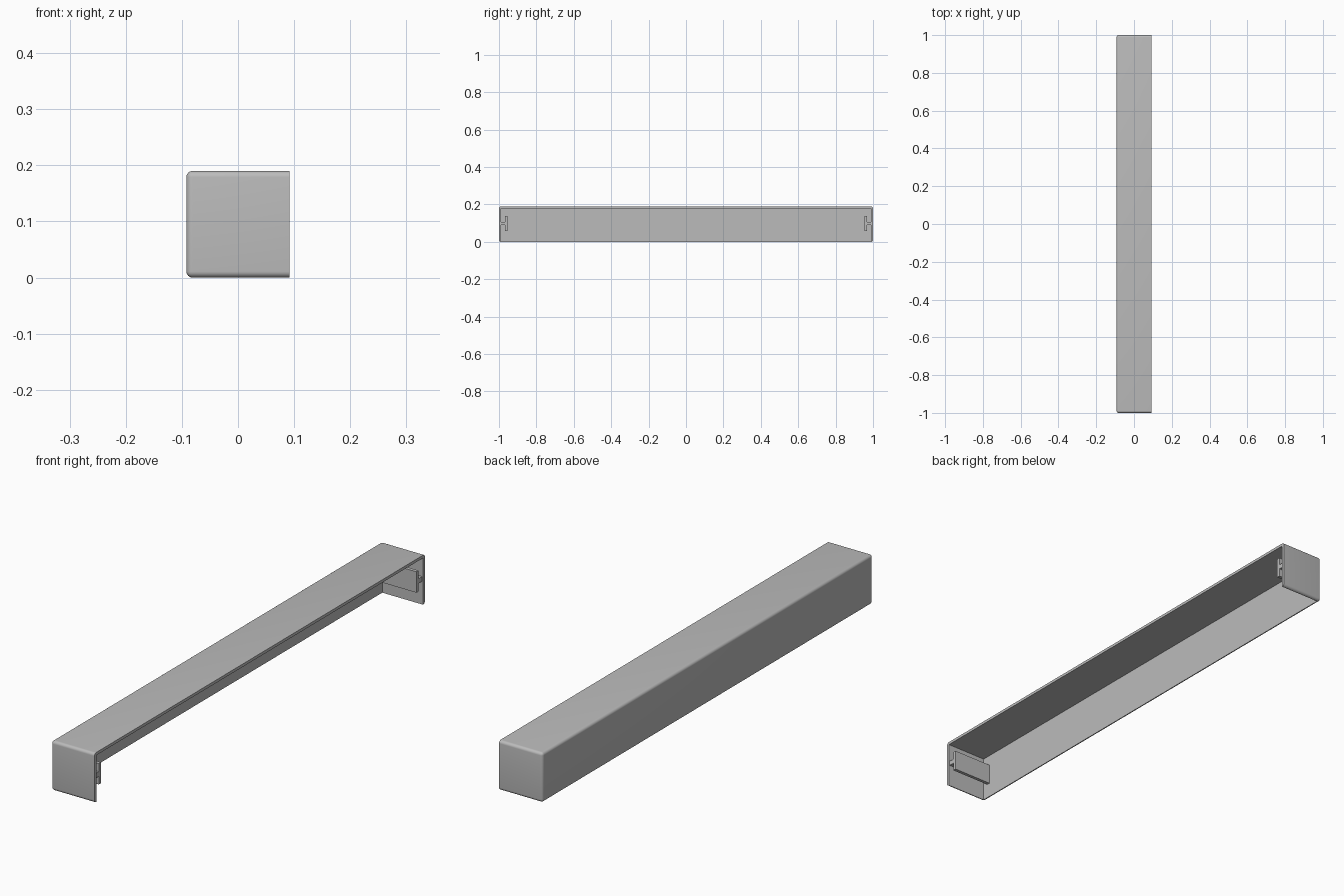
import bpy, bmesh
from mathutils import Matrix, Vector

if "Cube" in bpy.data.objects:
    bpy.data.objects.remove(bpy.data.objects["Cube"], do_unlink=True)

HALF_X, HALF_Y, HEIGHT = 0.092, 1.0, 0.19
WALL, RADIUS = 0.011, 0.011

grey = bpy.data.materials.new("plain grey")
grey.use_nodes = True
colour = (0.5, 0.5, 0.5, 1)
grey.diffuse_color = colour
grey.node_tree.nodes["Principled BSDF"].inputs["Base Color"].default_value = colour


def make_object(name, bm):
    bmesh.ops.recalc_face_normals(bm, faces=bm.faces)
    mesh = bpy.data.meshes.new(name)
    bm.to_mesh(mesh)
    bm.free()
    mesh.materials.append(grey)
    obj = bpy.data.objects.new(name, mesh)
    bpy.context.collection.objects.link(obj)
    return obj


def box(low, high):
    bm = bmesh.new()
    low, high = Vector(low), Vector(high)
    size = Matrix.Diagonal((*(high - low), 1))
    bmesh.ops.create_cube(bm, size=1, matrix=Matrix.Translation((low + high) / 2) @ size)
    return bm


# Cover shell: rounded everywhere except around the open side
bm = box((-HALF_X, -HALF_Y, 0), (HALF_X, HALF_Y, HEIGHT))
rounded = [e for e in bm.edges if not all(v.co.x > 0 for v in e.verts)]
bmesh.ops.bevel(bm, geom=rounded, offset=RADIUS, segments=6, profile=0.5, affect='EDGES')
cover = make_object("cover_shell", bm)

# Hollow the shell, leaving the underside and the +x side open
cutter = make_object("hollow_cutter", box(
    (-HALF_X + WALL, -HALF_Y + WALL, -0.1), (HALF_X + 0.1, HALF_Y - WALL, HEIGHT - WALL)))
cutter.hide_render = True
cut = cover.modifiers.new("hollow", 'BOOLEAN')
cut.operation, cut.solver, cut.object = 'DIFFERENCE', 'EXACT', cutter
bpy.context.view_layer.objects.active = cover
cover.select_set(True)
bpy.ops.object.modifier_apply(modifier=cut.name)
bpy.data.objects.remove(cutter, do_unlink=True)
bpy.ops.object.shade_smooth_by_angle()

# Mounting rails: T profile (distance from end wall, height) run across each end cap
WEB, PLATE, REACH = 0.009, 0.04, 0.034
MID, BACK = 0.098, 0.021
half_profile = [(-0.001, WEB), (BACK, WEB), (BACK, PLATE), (REACH, PLATE)]
profile = half_profile + [(d, -h) for d, h in reversed(half_profile)]

for name, side in (("front_rail", -1), ("back_rail", 1)):
    bm = bmesh.new()
    start = -HALF_X + WALL
    verts = [bm.verts.new((start, side * (HALF_Y - WALL - d), MID + h)) for d, h in profile]
    face = bm.faces.new(verts)
    run = bmesh.ops.extrude_face_region(bm, geom=[face], use_keep_orig=True)
    moved = [v for v in run["geom"] if isinstance(v, bmesh.types.BMVert)]
    bmesh.ops.translate(bm, verts=moved, vec=(HALF_X - 0.004 - start, 0, 0))
    make_object(name, bm)
